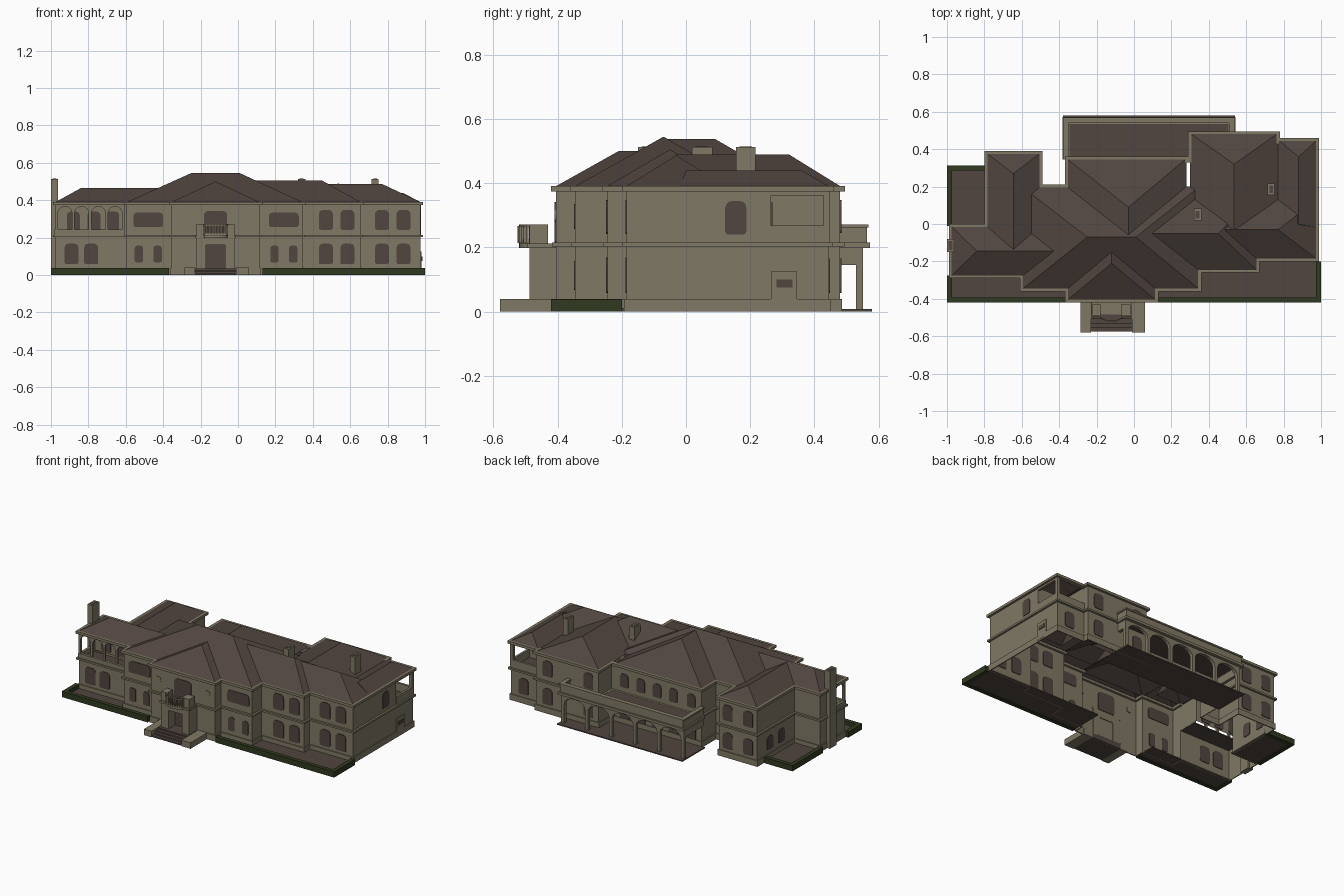
import bpy, bmesh, math

if "Cube" in bpy.data.objects:
    bpy.data.objects.remove(bpy.data.objects["Cube"])

def material(name, col):
    m = bpy.data.materials.new(name)
    m.diffuse_color = (*col, 1)
    m.use_nodes = True
    m.node_tree.nodes["Principled BSDF"].inputs["Base Color"].default_value = m.diffuse_color
    return m

TAN = material("tan_stucco", (0.215, 0.190, 0.128))
BROWN = material("dark_brown", (0.082, 0.060, 0.051))
GREEN = material("hedge_green", (0.030, 0.042, 0.014))

def mesh(name, verts, faces, mat, closed=True):
    bm = bmesh.new()
    vs = [bm.verts.new(v) for v in verts]
    for f in faces:
        bm.faces.new([vs[i] for i in f])
    if closed:
        bmesh.ops.recalc_face_normals(bm, faces=bm.faces)
    me = bpy.data.meshes.new(name)
    bm.to_mesh(me)
    bm.free()
    me.materials.append(mat)
    ob = bpy.data.objects.new(name, me)
    bpy.context.collection.objects.link(ob)
    return ob

def box(name, x0, x1, y0, y1, z0, z1, mat=TAN):
    v = [(x, y, z) for z in (z0, z1) for x, y in ((x0, y0), (x1, y0), (x1, y1), (x0, y1))]
    f = [(3, 2, 1, 0), (4, 5, 6, 7)] + [(i, (i + 1) % 4, (i + 1) % 4 + 4, i + 4) for i in range(4)]
    return mesh(name, v, f, mat)

def prism(name, pts, axis, c, t, mat=TAN):
    """Extrude a (u, z) profile along y or x, from c to c + t."""
    put = (lambda u, z, d: (u, d, z)) if axis == 'y' else (lambda u, z, d: (d, u, z))
    n = len(pts)
    v = [put(u, z, c) for u, z in pts] + [put(u, z, c + t) for u, z in pts]
    f = [tuple(range(n)), tuple(range(2 * n - 1, n - 1, -1))]
    f += [(i, (i + 1) % n, (i + 1) % n + n, i + n) for i in range(n)]
    return mesh(name, v, f, mat)

def offset(poly, d):
    """Move a counter-clockwise right-angled outline outwards by d."""
    out = []
    for i, (x, y) in enumerate(poly):
        px, py = poly[i - 1]
        nx, ny = poly[(i + 1) % len(poly)]
        sg = lambda a: (a > 1e-6) - (a < -1e-6)
        a, b = (sg(y - py), -sg(x - px)), (sg(ny - y), -sg(nx - x))
        out.append((x + d * (a[0] + b[0]), y + d * (a[1] + b[1])))
    return out

def walls(name, poly, z0, z1, mat=TAN):
    n = len(poly)
    v = [(x, y, z0) for x, y in poly] + [(x, y, z1) for x, y in poly]
    return mesh(name, v, [(i, (i + 1) % n, (i + 1) % n + n, i + n) for i in range(n)], mat, False)

def ring(name, poly, d_in, d_out, z0, z1, mat=TAN):
    n = len(poly)
    a, b = offset(poly, d_in), offset(poly, d_out)
    v = [(x, y, z) for p, z in ((a, z0), (b, z0), (b, z1), (a, z1)) for x, y in p]
    f = [(k * n + i, k * n + (i + 1) % n, (k + 1) % 4 * n + (i + 1) % n, (k + 1) % 4 * n + i)
         for k in range(4) for i in range(n)]
    return mesh(name, v, f, mat)

def hip(name, x0, x1, y0, y1, along, r0, r1, mid, z):
    """Open-bottomed hip roof over a rectangle with a ridge along x or y."""
    e, i = 0.388, 0.010
    x0, x1, y0, y1 = x0 + i, x1 - i, y0 + i, y1 - i
    v = [(x0, y0, e), (x1, y0, e), (x1, y1, e), (x0, y1, e)]
    if along == 'x':
        v += [(r0, mid, z), (r1, mid, z)]
        f = [(0, 1, 5, 4), (1, 2, 5), (2, 3, 4, 5), (3, 0, 4)]
    else:
        v += [(mid, r0, z), (mid, r1, z)]
        f = [(0, 1, 4), (1, 2, 5, 4), (2, 3, 5), (3, 0, 4, 5)]
    return mesh(name, v, f, BROWN, False)

def window(name, axis, c, u, z0, z1, w):
    """Thin dark pane with rounded corners, straddling the wall."""
    r, h = min(0.022, w * 0.35), w / 2
    pts = []
    for cu, cz, a0 in ((u + h - r, z1 - r, 0), (u - h + r, z1 - r, 90),
                       (u - h + r * .5, z0 + r * .5, 180), (u + h - r * .5, z0 + r * .5, 270)):
        rr = r if a0 < 180 else r * .5
        pts += [(cu + rr * math.cos(math.radians(a0 + k * 30)),
                 cz + rr * math.sin(math.radians(a0 + k * 30))) for k in range(4)]
    return prism(name, pts, axis, c - 0.004, 0.008, BROWN)

def arcade(name, axis, c, t, u0, u1, n, pier, z0, zs, za, zt):
    """Wall pierced by n segmental arches between piers."""
    pts = [(u0, z0), (u0, zt), (u1, zt), (u1, z0)]
    bay = (u1 - u0 - pier) / n
    for k in reversed(range(n)):
        a, b = u0 + pier + k * bay, u0 + (k + 1) * bay
        pts.append((b, z0))
        for s in range(9):
            th = math.pi * s / 8
            pts.append(((a + b) / 2 + (b - a) / 2 * math.cos(th), zs + (za - zs) * math.sin(th)))
        pts.append((a, z0))
    return prism(name, pts, axis, c, t)

# House outline at the eaves
front = [(-.61, -.36), (-.37, -.36), (-.37, -.42), (.13, -.42), (.13, -.36), (.36, -.36),
         (.36, -.26), (.67, -.26), (.67, -.20), (.99, -.20)]
back = [(.78, .495), (.29, .495), (.29, .36), (-.37, .36), (-.37, .21), (-.49, .21),
        (-.49, .39), (-.80, .39), (-.80, 0), (-.99, 0)]
lower = [(-.99, -.29), (-.61, -.29)] + front + [(.99, .46), (.78, .46)] + back
upper = [(-.99, -.14), (-.61, -.14)] + front + [(.99, .28), (.78, .28)] + back
W = 0.015
walls("ground_floor_walls", offset(lower, -W), 0, .21)
walls("upper_floor_walls", offset(upper, -W), .21, .38)
ring("base_course", lower, -W, -.009, 0, .04)
ring("belt_course", lower, -W, -.002, .203, .215)
ring("eaves", lower, -.03, 0, .374, .391)

# Roofs
hip("main_roof", -.61, .36, -.36, .21, 'x', -.25, .01, -.07, .545)
hip("rear_centre_roof", -.37, .29, -.08, .36, 'y', -.07, .09, -.03, .538)
hip("front_centre_roof", -.37, .13, -.42, -.10, 'y', -.21, -.10, -.12, .50)
hip("left_wing_roof", -.99, -.40, -.29, 0, 'x', -.84, -.40, -.145, .465)
hip("rear_left_roof", -.80, -.49, -.14, .39, 'y', -.14, .27, -.645, .46)
hip("right_roof", .10, .67, -.26, .16, 'x', .10, .45, -.05, .505)
hip("rear_right_roof", .29, .78, -.05, .495, 'y', -.03, .32, .535, .49)
hip("right_end_roof", .40, .99, -.20, .14, 'x', .45, .77, -.03, .487)
hip("rear_end_roof", .76, .99, -.03, .46, 'y', .0, .36, .88, .44)

# Chimneys
for nm, x0, x1, y0, y1, z0 in (("left", -1, -.962, -.15, -.08, 0), ("right", .715, .752, .155, .217, .39),
                               ("middle", .32, .36, .018, .082, .42)):
    box(nm + "_chimney", x0, x1, y0, y1, z0, .513)
    box(nm + "_chimney_flue", x0 + .009, x1 - .009, y0 + .012, y1 - .012, .510, .515, BROWN)

# Front windows: (x, wall y)
for x, y in ((.47, -.26), (.585, -.26), (.77, -.20), (.885, -.20)):
    window("front_window_lower", 'y', y + W, x, .058, .168, .075)
    window("front_window_upper", 'y', y + W, x, .242, .348, .075)
for x in (-.89, -.785):
    window("left_wing_window", 'y', -.29 + W, x, .058, .168, .075)
for x in (-.53, -.43, .195, .295):
    window("narrow_window", 'y', -.36 + W, x, .068, .158, .045)
for x in (-.48, .245):
    window("wide_window", 'y', -.36 + W, x, .258, .335, .16)
window("balcony_door", 'y', -.405, -.12, .215, .342, .125)
for x in (-.30, .06):
    prism("round_medallion", [(x + .02 * math.cos(a * math.pi / 8), .30 + .02 * math.sin(a * math.pi / 8))
                              for a in range(16)], 'y', -.409, .008)

# Rear and side windows
for x, y in ((-.72, .39), (-.57, .39), (.38, .495), (.68, .495)):
    window("rear_window_upper", 'y', y - W, x, .245, .348, .07)
    window("rear_window_lower", 'y', y - W, x, .058, .165, .07)
for x in (-.28, -.15, -.03, .09, .21):
    window("rear_centre_window", 'y', .36 - W, x, .245, .335, .06)
    window("porch_door", 'y', .36 - W, x, .03, .14, .07)
window("rear_end_window", 'y', .46 - W, .88, .058, .165, .07)
for y in (.12, .24):
    window("left_side_window", 'x', -.80 + W, y, .065, .155, .06)
window("right_side_window", 'x', .99 - W, .155, .24, .345, .066)
window("balcony_rear_door", 'y', .28 - W, .87, .215, .34, .08)
box("side_door_surround", .97, .982, .265, .345, .01, .125)
box("side_door_grille", .978, .986, .282, .332, .075, .10, BROWN)

# Left loggia
box("loggia_floor", -.975, -.60, -.275, -.15, .208, .214, BROWN)
arcade("loggia_front_arches", 'y', -.277, .014, -.977, -.605, 4, .014, .24, .33, .366, .38)
arcade("loggia_side_arch", 'x', -.977, .014, -.277, -.15, 1, .014, .24, .33, .366, .38)
box("loggia_front_parapet", -.98, -.605, -.28, -.262, .21, .243)
box("loggia_side_parapet", -.98, -.962, -.28, -.15, .21, .243)
for x in (-.88, -.77, -.67):
    window("loggia_door", 'y', -.14 + W, x, .22, .34, .07)

# Right rear corner balcony
box("corner_balcony_floor", .765, .975, .26, .445, .208, .214, BROWN)
box("corner_balcony_side_parapet", .963, .978, .265, .448, .21, .268)
box("corner_balcony_rear_parapet", .765, .978, .433, .448, .21, .268)
box("corner_balcony_post", .955, .978, .428, .448, .26, .38)
box("corner_balcony_beam", .962, .977, .265, .445, .362, .38)

# Rear porch
box("porch_floor", -.38, .54, .345, .58, 0, .008, BROWN)
box("porch_deck", -.37, .53, .345, .565, .20, .214, BROWN)
arcade("porch_arches", 'y', .53, .022, -.37, .53, 5, .022, .006, .135, .185, .205)
box("porch_left_beam", -.37, -.35, .345, .55, .145, .205)
box("porch_right_beam", .51, .53, .48, .55, .145, .205)
for nm, z0, z1, o in (("cornice", .198, .215, .01), ("parapet", .21, .268, 0), ("parapet_cap", .262, .272, .006)):
    box("porch_rear_" + nm, -.372 - o, .532 + o, .545 - o, .563 + o, z0, z1)
    box("porch_left_" + nm, -.372 - o, -.355 + o, .345, .563, z0, z1)
    box("porch_right_" + nm, .515 - o, .532 + o, .48, .563, z0, z1)

# Front entrance: steps, portico and curved balcony
for nm, x0, x1 in (("left", -.285, -.23), ("right", -.01, .058)):
    box(nm + "_step_block", x0, x1, -.58, -.40, 0, .04)
for k in range(4):
    box("entrance_step", -.23, -.01, -.575 + k * .022, -.40, 0, .009 * (k + 1), BROWN)
for nm, x0, x1 in (("left", -.222, -.17), ("right", -.07, -.018)):
    box(nm + "_portico_pier", x0, x1, -.488, -.40, .03, .205)
    box(nm + "_balcony_pedestal", x0, x1 if x1 > -.1 else -.18, -.488, -.43, .205, .272)
box("portico_lintel", -.17, -.07, -.488, -.40, .16, .205)
box("portico_cornice", -.228, -.012, -.495, -.40, .198, .212)
box("entrance_door", -.17, -.07, -.417, -.410, .035, .16, BROWN)
arc = [(-.12 + .066 * math.cos(a), -.485 - .035 * math.sin(a)) for a in
       [math.pi * k / 12 for k in range(13)]]
for nm, z0, z1, m in (("balcony_slab", .198, .212, TAN), ("balcony_deck", .212, .214, BROWN)):
    n = len(arc)
    mesh(nm, [(x, y, z) for z in (z0, z1) for x, y in arc],
         [tuple(range(n)), tuple(range(n, 2 * n))] + [(i, (i + 1) % n, (i + 1) % n + n, i + n) for i in range(n)], m)
walls("balcony_top_rail", arc, .262, .272)
walls("balcony_bottom_rail", arc, .214, .224)
for x, y in arc:
    box("balcony_baluster", x - .004, x + .004, y - .004, y + .004, .214, .266)

# Garden beds with hedge borders
box("left_bed", -.98, -.37, -.40, -.27, .004, .012, BROWN)
box("right_bed", .13, .98, -.40, -.18, .004, .012, BROWN)
box("rear_left_bed", -.98, -.78, -.02, .29, .004, .012, BROWN)
for nm, x0, x1, y0, y1 in (("left_front", -1, -.37, -.42, -.393), ("left_end", -1, -.972, -.42, -.275),
                           ("right_front", .13, 1, -.42, -.393), ("right_end", .972, 1, -.42, -.20),
                           ("rear_left_end", -1, -.972, -.01, .312), ("rear_left_back", -1, -.785, .285, .312)):
    box(nm + "_hedge", x0, x1, y0, y1, 0, .038, GREEN)
